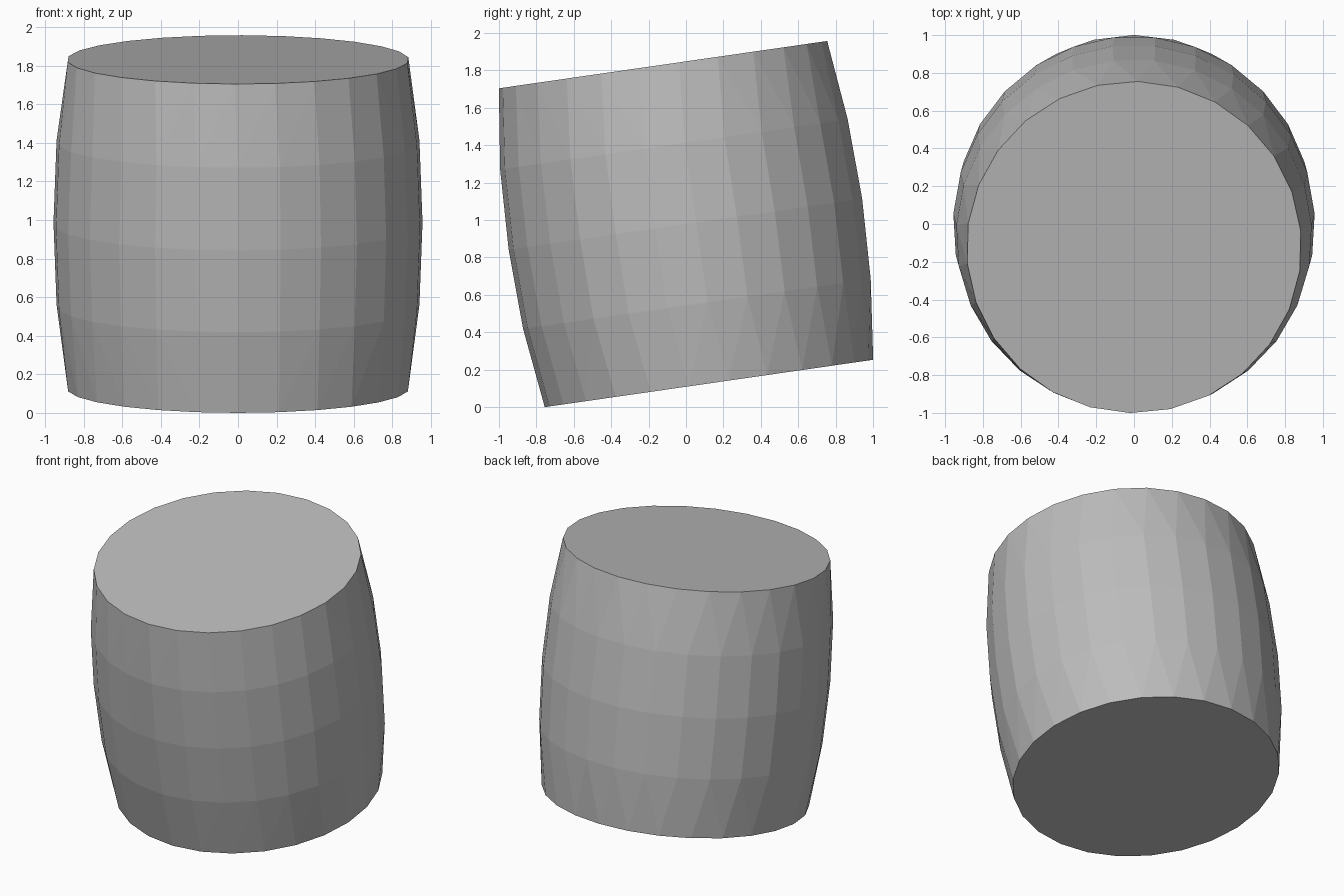
import bpy, bmesh, math
from mathutils import Matrix

if "Cube" in bpy.data.objects:
    bpy.data.objects.remove(bpy.data.objects["Cube"])

TILT = math.radians(8.2)
LENGTH = 1.722

grey = bpy.data.materials.new("plain_grey")
grey.diffuse_color = (0.5, 0.5, 0.5, 1)
grey.use_nodes = True
grey.node_tree.nodes["Principled BSDF"].inputs["Base Color"].default_value = grey.diffuse_color

# Rings along the barrel axis: (radius, sides, start offset in degrees)
rings = [(0.887, 26, 0), (0.942, 27, 0), (0.958, 27, 0), (0.942, 27, 0), (0.887, 26, -1.3)]

bm = bmesh.new()


def add_ring(radius, sides, offset, z):
    """Ring of vertices starting at the front (-y)."""
    verts, angles = [], []
    for i in range(sides):
        a = math.radians(offset) + 2 * math.pi * i / sides
        verts.append(bm.verts.new((radius * math.sin(a), -radius * math.cos(a), z)))
        angles.append(a)
    return verts, angles


def bridge(low, high):
    """Wall between two rings; triangles where the side counts differ."""
    (lv, la), (hv, ha) = low, high
    n, m = len(lv), len(hv)
    if n == m:
        for i in range(n):
            j = (i + 1) % n
            bm.faces.new((lv[i], lv[j], hv[j], hv[i]))
        return
    la, ha = la + [la[0] + 2 * math.pi], ha + [ha[0] + 2 * math.pi]
    i = j = 0
    while i < n or j < m:
        if j == m or (i < n and la[i + 1] <= ha[j + 1]):
            bm.faces.new((lv[i], lv[(i + 1) % n], hv[j % m]))
            i += 1
        else:
            bm.faces.new((lv[i % n], hv[(j + 1) % m], hv[j]))
            j += 1


# Bulging wall
built = [add_ring(r, s, o, LENGTH * (k / 4 - 0.5)) for k, (r, s, o) in enumerate(rings)]
for low, high in zip(built, built[1:]):
    bridge(low, high)

# Flat end caps
bm.faces.new(built[-1][0])
bm.faces.new(list(reversed(built[0][0])))

# Lean towards the front and rest on the ground
bm.transform(Matrix.Rotation(TILT, 4, 'X'))
bmesh.ops.translate(bm, verts=bm.verts, vec=(0, 0, -min(v.co.z for v in bm.verts)))
bmesh.ops.recalc_face_normals(bm, faces=bm.faces)

mesh = bpy.data.meshes.new("barrel_body")
bm.to_mesh(mesh)
bm.free()
mesh.materials.append(grey)
barrel = bpy.data.objects.new("barrel_body", mesh)
bpy.context.collection.objects.link(barrel)
